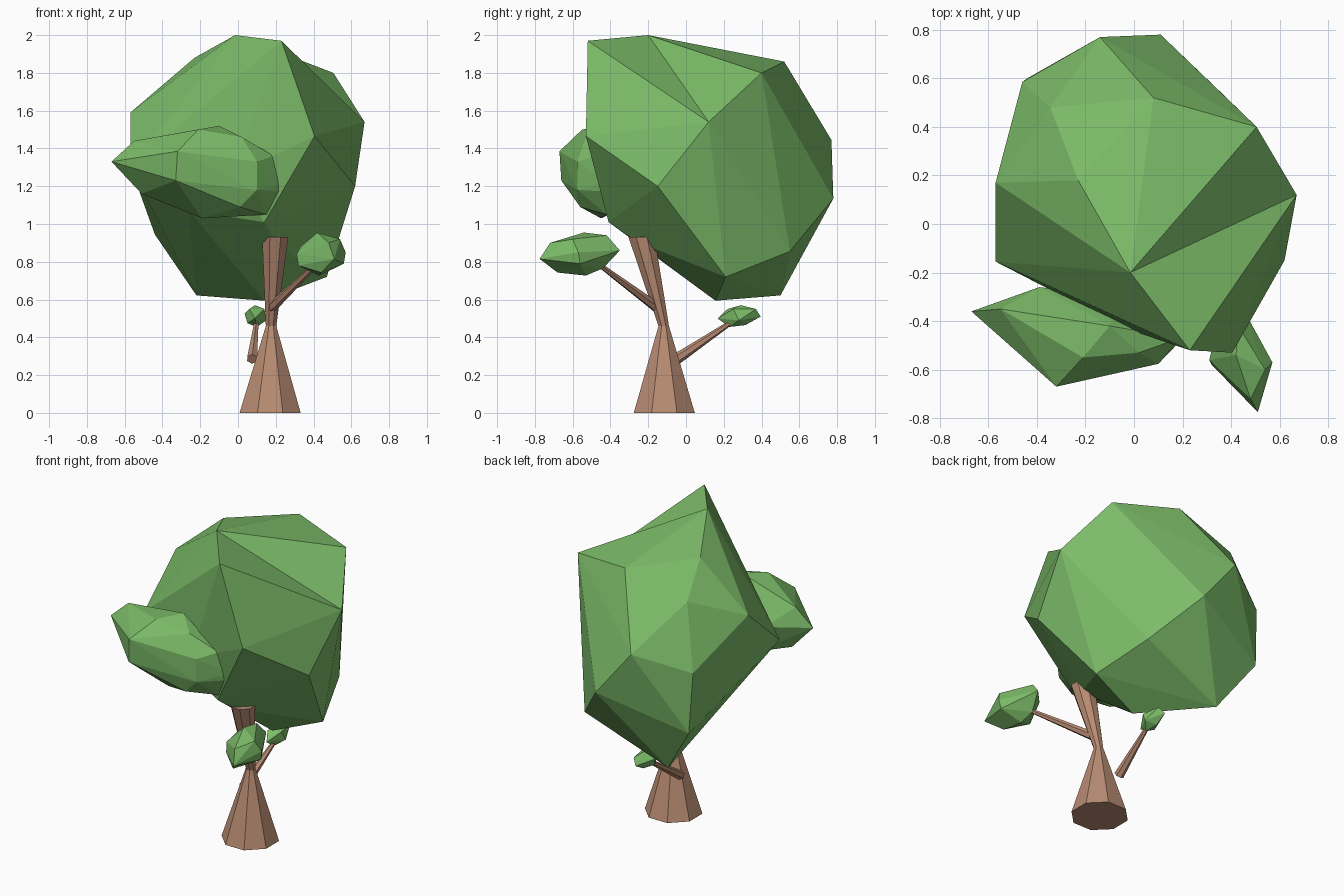
import bpy, bmesh, math
from mathutils import Vector

if "Cube" in bpy.data.objects:
    bpy.data.objects.remove(bpy.data.objects["Cube"])


def material(name, rgb):
    m = bpy.data.materials.new(name)
    m.diffuse_color = (*rgb, 1)
    m.use_nodes = True
    m.node_tree.nodes["Principled BSDF"].inputs["Base Color"].default_value = m.diffuse_color
    return m


LEAF = material("leaf green", (0.20, 0.50, 0.14))
BARK = material("bark brown", (0.48, 0.26, 0.17))


def finish(bm, name, mat):
    bmesh.ops.recalc_face_normals(bm, faces=bm.faces[:])
    me = bpy.data.meshes.new(name)
    bm.to_mesh(me)
    bm.free()
    me.materials.append(mat)
    ob = bpy.data.objects.new(name, me)
    bpy.context.collection.objects.link(ob)
    return ob


def foliage(name, points, crease=None):
    """Faceted leaf mass: hull of a few corners, with one optional turned edge."""
    bm = bmesh.new()
    for p in points:
        bm.verts.new(p)
    bmesh.ops.convex_hull(bm, input=bm.verts[:], use_existing_faces=False)
    bmesh.ops.delete(bm, geom=[v for v in bm.verts if not v.link_faces], context='VERTS')
    if crease:
        a, b = (min(bm.verts, key=lambda v: (v.co - Vector(c)).length) for c in crease)
        e = bm.edges.get((a, b))
        if e:
            bmesh.utils.edge_rotate(e, True)
    return finish(bm, name, LEAF)


def limb(name, rings, sides, level=False):
    """Tapered limb: rings are (centre, radius) along the path."""
    bm = bmesh.new()
    axis = Vector(rings[-1][0]) - Vector(rings[0][0])
    q = Vector((0, 0, 1)).rotation_difference(Vector((0, 0, 1)) if level else axis)
    loops = []
    for c, r in rings:
        loops.append([])
        for i in range(sides):
            t = math.tau * (i + 0.5) / sides
            loops[-1].append(bm.verts.new(Vector(c) + q @ Vector((r * math.cos(t), r * math.sin(t), 0))))
    for lo, hi in zip(loops, loops[1:]):
        for i in range(sides):
            j = (i + 1) % sides
            bm.faces.new((lo[i], lo[j], hi[j], hi[i]))
    bm.faces.new(loops[0][::-1])
    bm.faces.new(loops[-1])
    return finish(bm, name, BARK)


# Trunk flares at the root, narrows, then widens into the crown
limb("trunk", [((.17, -.115, 0), .175), ((.175, -.118, .46), .030), ((.197, -.235, .93), .075)], 8, True)

# Two side branches
limb("front_branch", [((.175, -.15, .555), .028), ((.43, -.48, .80), .012)], 6)
limb("back_branch", [((.075, -.05, .285), .030), ((.10, .27, .50), .011)], 6)

# Main crown, with a valley on the upper right
foliage("main_crown", [
    (.23, -.52, 1.97), (-.015, -.2, 2), (-.23, .18, 1.88), (.08, .52, 1.86),
    (.505, .4, 1.8), (.67, .12, 1.54), (.62, -.15, 1.2), (.405, -.53, 1.465),
    (-.14, .77, 1.445), (.11, .78, 1.135), (.35, .55, .855), (.47, .21, .72),
    (.14, .156, .594), (-.22, .5, .622), (-.44, .6, .944), (-.46, .585, 1.337),
    (-.345, .48, 1.735), (-.57, .17, 1.59), (-.57, -.155, 1.305),
    (-.26, -.22, 1.07), (-.037, -.43, 1.25), (.14, -.41, 1.01), (.2, -.245, .9)],
    crease=((.23, -.52, 1.97), (.505, .4, 1.8)))

# Pointed clump on the front left of the crown
foliage("front_clump", [
    (-.67, -.36, 1.33), (-.55, -.35, 1.44), (-.33, -.66, 1.23), (-.32, -.67, 1.385),
    (-.21, -.55, 1.5), (-.1, -.42, 1.52), (.02, -.53, 1.46), (.1, -.576, 1.33),
    (.1, -.575, 1.18), (.01, -.56, 1.09), (.19, -.47, 1.36), (.25, -.42, 1.22),
    (.28, -.38, 1.17), (.15, -.42, 1.05), (-.19, -.45, 1.03), (-.51, -.37, 1.16),
    (-.39, -.26, 1.3), (-.3, -.3, 1.1), (-.05, -.3, 1.3)])

# Clump at the end of the front branch
foliage("front_branch_leaves", [
    (.51, -.775, .815), (.48, -.72, .9), (.42, -.54, .955), (.43, -.42, .94),
    (.45, -.35, .86), (.31, -.56, .84), (.33, -.48, .88), (.57, -.57, .85),
    (.54, -.6, .92), (.56, -.56, .79), (.43, -.53, .727), (.44, -.68, .743),
    (.32, -.58, .78), (.42, -.44, .765)])

# Small clump at the end of the back branch
foliage("back_branch_leaves", [
    (.09, .167, .50), (.06, .22, .55), (.09, .29, .57), (.14, .25, .55),
    (.12, .37, .55), (.09, .395, .51), (.035, .28, .525), (.15, .28, .49),
    (.10, .23, .455), (.09, .315, .465), (.05, .25, .475)])
